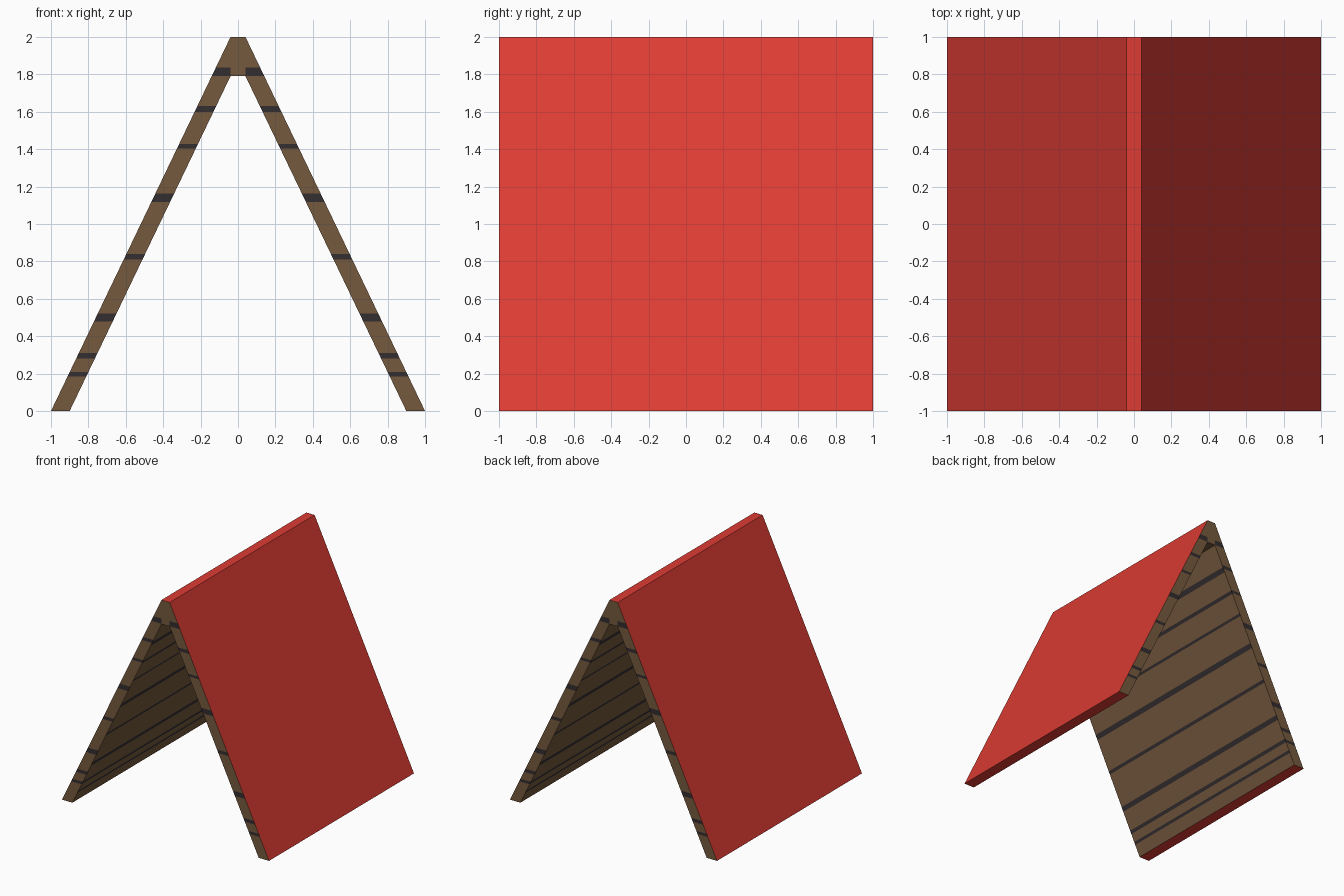
import bpy
import bmesh

if "Cube" in bpy.data.objects:
    bpy.data.objects.remove(bpy.data.objects["Cube"])


def flat_colour(name, rgb):
    m = bpy.data.materials.new(name)
    m.diffuse_color = (*rgb, 1)
    m.use_nodes = True
    m.node_tree.nodes["Principled BSDF"].inputs["Base Color"].default_value = m.diffuse_color
    return m


# Half profile of the A-frame: outer foot, outer ridge, inner ridge, inner foot
OUTER_FOOT, OUTER_TOP = (1.0, 0.0), (0.04, 2.0)
INNER_TOP, INNER_FOOT = (0.04, 1.79), (0.90, 0.0)
half = [OUTER_FOOT, OUTER_TOP, INNER_TOP, INNER_FOOT]

# Dark gaps between the planks: (centre height, thickness)
end_bands = [(1.815, 0.045), (1.615, 0.03), (1.415, 0.023), (1.14, 0.045),
             (0.825, 0.028), (0.50, 0.042), (0.295, 0.03), (0.197, 0.025)]
inner_bands = [(0.915 * z - 0.07, 0.9 * t) for z, t in end_bands]

bm = bmesh.new()

# Vertices keyed by side, end and profile corner
v = {(s, e, i): bm.verts.new((s * x, e, z))
     for s in (-1, 1) for e in (-1, 1) for i, (x, z) in enumerate(half)}

# Sloping walls: end strips, outer skin, inner skin and foot
for s in (-1, 1):
    for e in (-1, 1):
        bm.faces.new([v[s, e, i] for i in range(4)])
    for a, b in ((0, 1), (2, 3), (3, 0)):
        bm.faces.new([v[s, -1, a], v[s, -1, b], v[s, 1, b], v[s, 1, a]])

# Ridge block: top, underside and both ends
for i in (1, 2):
    bm.faces.new([v[-1, -1, i], v[1, -1, i], v[1, 1, i], v[-1, 1, i]])
for e in (-1, 1):
    bm.faces.new([v[-1, e, 1], v[1, e, 1], v[1, e, 2], v[-1, e, 2]])
bmesh.ops.recalc_face_normals(bm, faces=bm.faces[:])


def is_end(f):
    return abs(f.normal.y) > 0.9 and abs(f.calc_center_median().x) > 0.03


def is_inner(f):
    return f.normal.z < -0.2 and abs(f.normal.x) > 0.5


# Cut the plank gaps into the timber faces and colour by height
for rule, bands in ((is_end, end_bands), (is_inner, inner_bands)):
    for z, t in bands:
        for h in (z - t / 2, z + t / 2):
            faces = [f for f in bm.faces if rule(f)]
            edges = {e for f in faces for e in f.edges}
            verts = {p for f in faces for p in f.verts}
            bmesh.ops.bisect_plane(bm, geom=[*verts, *edges, *faces],
                                   plane_co=(0, 0, h), plane_no=(0, 0, 1))
    bm.normal_update()
    for f in bm.faces:
        if rule(f):
            zs = [p.co.z for p in f.verts]
            mid = (min(zs) + max(zs)) / 2
            f.material_index = 2 if any(abs(mid - z) < t / 2 for z, t in bands) else 1

# Ridge ends and underside are plain timber
for f in bm.faces:
    c = f.calc_center_median()
    if abs(c.x) < 0.03 and c.z < 1.95:
        f.material_index = 1

mesh = bpy.data.meshes.new("gable_roof")
bm.to_mesh(mesh)
bm.free()
for m in (flat_colour("roof_red", (0.72, 0.045, 0.033)),
          flat_colour("timber_brown", (0.18, 0.10, 0.047)),
          flat_colour("plank_gap_dark", (0.034, 0.026, 0.029))):
    mesh.materials.append(m)
roof = bpy.data.objects.new("gable_roof", mesh)
bpy.context.collection.objects.link(roof)
